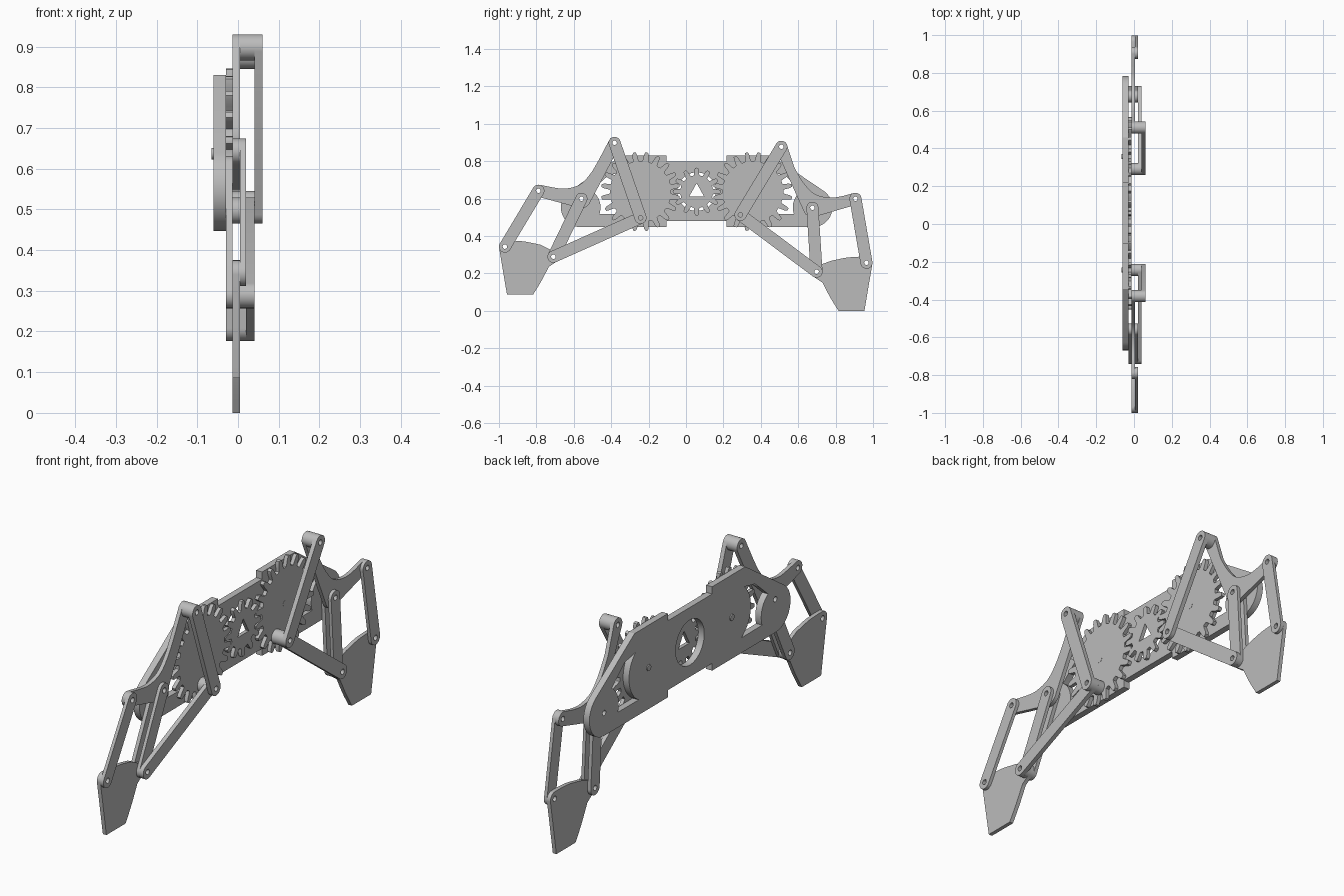
import bpy
import math
from mathutils import Matrix

cube = bpy.data.objects.get("Cube")
if cube:
    bpy.data.objects.remove(cube)

grey = bpy.data.materials.new("light_grey")
grey.use_nodes = True
grey.diffuse_color = (0.5, 0.5, 0.5, 1)
grey.node_tree.nodes["Principled BSDF"].inputs["Base Color"].default_value = (0.5, 0.5, 0.5, 1)

# Local x, y, z of a flat profile become world y, z, x
STAND = Matrix(((0, 0, 1, 0), (1, 0, 0, 0), (0, 1, 0, 0), (0, 0, 0, 1)))
R = 0.032       # joint radius
HOLE = 0.012    # pin hole radius
MID = 0.057     # y of the centre gear
AXLE = 0.637    # height of the gear axles
GEAR_GAP = 0.3  # distance from centre to each large gear


def arc(c, r, a0, a1, n=14):
    steps = [math.radians(a0 + (a1 - a0) * i / n) for i in range(n + 1)]
    return [(c[0] + r * math.cos(a), c[1] + r * math.sin(a)) for a in steps]


def ring(c, r, n=32):
    return arc(c, r, 0, 360, n)[:-1]


def smooth(pts, n=5):
    """Catmull-Rom curve through the points."""
    p = [pts[0]] + pts + [pts[-1]]
    out = []
    for a, b, c, d in zip(p, p[1:], p[2:], p[3:]):
        for i in range(n):
            t = i / n
            out.append(tuple(0.5 * (2 * b[k] + (c[k] - a[k]) * t
                                    + (2 * a[k] - 5 * b[k] + 4 * c[k] - d[k]) * t ** 2
                                    + (3 * b[k] - a[k] - 3 * c[k] + d[k]) * t ** 3)
                             for k in (0, 1)))
    return out + [pts[-1]]


def capsule(p, q, r=R):
    a = math.degrees(math.atan2(q[1] - p[1], q[0] - p[0]))
    return arc(p, r, a + 90, a + 270) + arc(q, r, a - 90, a + 90)


def plate(name, loops, x0, x1, side=1):
    """Extrude nested outlines between two x positions."""
    cu = bpy.data.curves.new(name, "CURVE")
    cu.dimensions = "2D"
    cu.fill_mode = "BOTH"
    cu.extrude = (x1 - x0) / 2
    for loop in loops:
        sp = cu.splines.new("POLY")
        sp.points.add(len(loop) - 1)
        for pt, (y, z) in zip(sp.points, loop):
            pt.co = (side * y, z, 0, 1)
        sp.use_cyclic_u = True
    tmp = bpy.data.objects.new(name + "_profile", cu)
    bpy.context.collection.objects.link(tmp)
    bpy.context.view_layer.update()
    me = bpy.data.meshes.new_from_object(tmp.evaluated_get(bpy.context.evaluated_depsgraph_get()))
    bpy.data.objects.remove(tmp)
    me.transform(Matrix.Translation(((x0 + x1) / 2, 0, 0)) @ STAND)
    me.materials.clear()
    me.materials.append(grey)
    me.name = name
    ob = bpy.data.objects.new(name, me)
    bpy.context.collection.objects.link(ob)
    weld = ob.modifiers.new("Weld", "WELD")
    weld.merge_threshold = 0.00005
    bpy.ops.object.select_all(action="DESELECT")
    ob.select_set(True)
    bpy.context.view_layer.objects.active = ob
    bpy.ops.object.modifier_apply(modifier="Weld")
    bpy.ops.object.shade_smooth_by_angle(angle=math.radians(30))
    return ob


def gear(c, root, tip, teeth, phase):
    """Outline with rounded teeth: (angle fraction, height fraction)."""
    tooth = ((-0.5, 0), (-0.31, 0.03), (-0.25, 0.3), (-0.2, 0.7), (-0.12, 0.96),
             (0, 1), (0.12, 0.96), (0.2, 0.7), (0.25, 0.3), (0.31, 0.03))
    out = []
    for i in range(teeth):
        for f, h in tooth:
            a = math.radians(phase) + (i + f) * math.tau / teeth
            r = root + (tip - root) * h
            out.append((c[0] + r * math.cos(a), c[1] + r * math.sin(a)))
    return out


def link(name, p, q, x0, x1, side):
    plate(name, [capsule(p, q), ring(p, HOLE), ring(q, HOLE)], x0, x1, side)


def boss(name, p, x0, x1, side):
    plate(name, [ring(p, R), ring(p, HOLE)], x0, x1, side)


# Joint positions of each leg, measured outward from y = 0
legs = {
    "back": dict(side=1, crank=(0.291, 0.513), apex=(0.51, 0.877), pivot=(0.676, 0.551),
                 elbow=(0.906, 0.599), knee=(0.698, 0.209), ankle=(0.965, 0.257)),
    "front": dict(side=-1, crank=(0.243, 0.497), apex=(0.382, 0.898), pivot=(0.559, 0.599),
                  elbow=(0.789, 0.642), knee=(0.709, 0.289), ankle=(0.968, 0.343)),
}

# Chassis plate, mirrored about the centre gear
end = (0.62, 0.553)
half = ([(0.16, 0.797), (0.16, 0.83), (0.40, 0.83)] + arc(end, 0.106, 53, -90)
        + [(0.16, 0.447), (0.16, 0.48)])
window = (arc((GEAR_GAP, AXLE), 0.14, -60, 48) + [(0.47, 0.725)]
          + arc(end, 0.106, 122, 200))
outline = [(MID + y, z) for y, z in half] + [(MID - y, z) for y, z in reversed(half)]
loops = [outline, ring((MID, AXLE), 0.103, 48)]
for s in (1, -1):
    loops.append([(MID + s * y, z) for y, z in window])
for leg in legs.values():
    y, z = leg["pivot"]
    loops.append(ring((leg["side"] * y, z), HOLE))
plate("chassis_plate", loops, -0.06, -0.03)

# Gear train
triangle = [(MID, AXLE + 0.045), (MID - 0.04, AXLE - 0.026), (MID + 0.04, AXLE - 0.026)]
plate("centre_gear", [gear((MID, AXLE), 0.087, 0.128, 12, 0), triangle], -0.03, -0.013)
for name, s, phase in (("back", 1, 9), ("front", -1, 0)):
    c = (MID + s * GEAR_GAP, AXLE)
    plate(name + "_gear", [gear(c, 0.163, 0.212, 20, 9)], -0.03, -0.013)
    plate(name + "_axle", [ring(c, 0.014)], -0.065, -0.012)

# Legs
for name, leg in legs.items():
    s = leg["side"]
    crank, apex, pivot = leg["crank"], leg["apex"], leg["pivot"]
    elbow, knee, ankle = leg["elbow"], leg["knee"], leg["ankle"]

    # Curved three-jointed rocker
    sweep = [(-0.096, 0.214), (-0.048, 0.134), (0.01, 0.075), (0.09, 0.054), (0.16, 0.062)]
    body = (arc(apex, R, 206, 30)
            + smooth([(pivot[0] + y, pivot[1] + z) for y, z in sweep])
            + arc(elbow, R, 100, -80) + arc(pivot, 0.05, -75, -154))
    plate(name + "_rocker", [body] + [ring(p, HOLE) for p in (apex, elbow, pivot)],
          -0.013, 0.005, s)

    # Foot
    top = [(-0.19, 0.01), (-0.107, 0.027), (-0.04, 0.032)]
    inner = [(-0.15, -0.257), (-0.193, -0.187), (-0.235, -0.107)]
    foot = (arc(ankle, R, 90, -5)
            + [(ankle[0] - 0.011, ankle[1] - 0.257)]
            + smooth([(ankle[0] + y, ankle[1] + z) for y, z in inner])
            + arc(knee, R, 250, 80)
            + smooth([(ankle[0] + y, ankle[1] + z) for y, z in top]))
    plate(name + "_foot", [foot, ring(ankle, HOLE), ring(knee, HOLE)], -0.013, 0.005, s)

    # Links and rods
    link(name + "_outer_link", elbow, ankle, 0.005, 0.02, s)
    link(name + "_inner_link_near", pivot, knee, 0.005, 0.02, s)
    link(name + "_inner_link_far", pivot, knee, -0.03, -0.013, s)
    link(name + "_lower_rod", crank, knee, 0.02, 0.04, s)
    link(name + "_upper_rod", crank, apex, 0.04, 0.06, s)

    # Spacers at the crank and the apex
    boss(name + "_crank_spacer", crank, -0.013, 0.02, s)
    boss(name + "_apex_spacer", apex, 0.005, 0.04, s)
